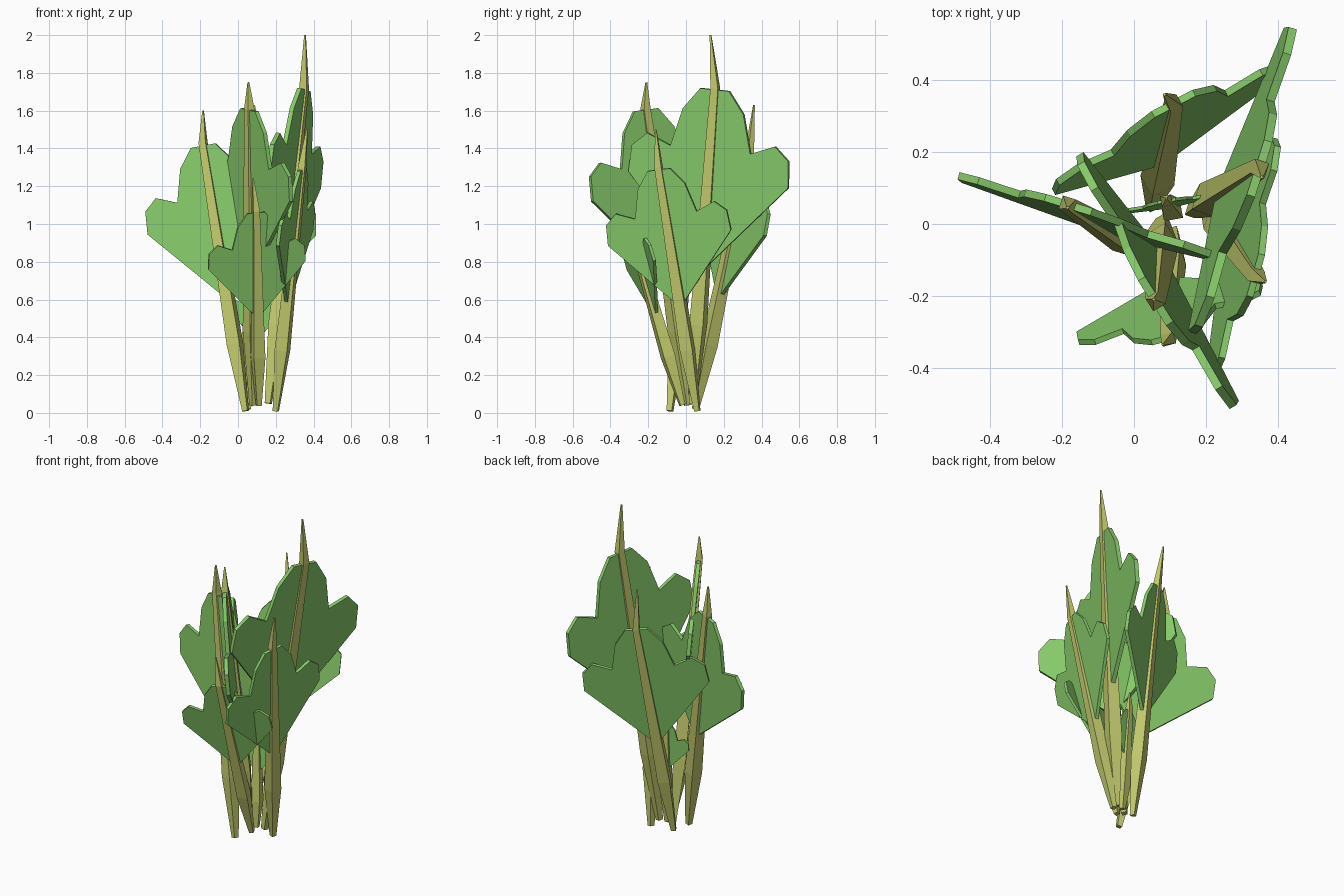
import bpy, bmesh, math
from mathutils import Vector

if "Cube" in bpy.data.objects:
    bpy.data.objects.remove(bpy.data.objects["Cube"])


def material(name, col):
    m = bpy.data.materials.new(name)
    m.diffuse_color = (*col, 1)
    m.use_nodes = True
    m.node_tree.nodes["Principled BSDF"].inputs["Base Color"].default_value = m.diffuse_color
    return m


GREEN = material("leaf green", (0.245, 0.60, 0.145))
OLIVE = material("stem olive", (0.55, 0.60, 0.155))

# half outline of the three-lobed blade: (across, along), unit width
HALF = [(0.5, 0.55), (0.49, 0.71), (0.40, 0.79), (0.25, 0.73), (0.19, 0.96), (0.09, 1.09)]
OUTLINE = [(0, 0)] + HALF + [(-u, v) for u, v in reversed(HALF)]


def finish(bm, name, mat):
    bmesh.ops.recalc_face_normals(bm, faces=bm.faces)
    me = bpy.data.meshes.new(name)
    bm.to_mesh(me)
    bm.free()
    me.materials.append(mat)
    bpy.context.collection.objects.link(bpy.data.objects.new(name, me))


def plant_leaf(i, base, apex, tip, across, width, z0, thick):
    base, apex, tip = Vector(base), Vector(apex), Vector(tip)
    d = (apex - base).normalized()
    u = Vector((*across, 0))
    u = (u - d * u.dot(d)).normalized()
    n = d.cross(u)
    k = 0.031 + 0.025 * width

    # four-sided tapering stem, its spike bent upright above the blade
    bm = bmesh.new()
    rings = []
    for c, r in ((base, 0.4), (base.lerp(apex, 0.25), 1.0), (apex, 0.55), (tip, 0.1)):
        rings.append([bm.verts.new(c + (u * math.cos(a) + n * math.sin(a)) * r * k)
                      for a in (math.pi * (0.25 + 0.5 * q) for q in range(4))])
    for a, b in zip(rings, rings[1:]):
        for j in range(4):
            bm.faces.new((a[j], a[(j + 1) % 4], b[(j + 1) % 4], b[j]))
    bm.faces.new(rings[0])
    bm.faces.new(rings[-1])
    finish(bm, f"stem_{i}", OLIVE)

    # flat lobed blade
    start = base + d * ((z0 - base.z) / d.z)
    bm = bmesh.new()
    a, b = [[bm.verts.new(start + u * p * width + d * q * width + n * s * thick / 2)
             for p, q in OUTLINE] for s in (-1, 1)]
    bm.faces.new(a)
    bm.faces.new(b)
    for j in range(len(a)):
        m = (j + 1) % len(a)
        bm.faces.new((a[j], a[m], b[m], b[j]))
    finish(bm, f"leaf_{i}", GREEN)


# base, blade apex, spike tip, blade direction from above, width, blade bottom height, thickness
LEAVES = [
    ((0.16, 0.035, 0.05), (0.35, 0.155, 1.72), (0.355, 0.13, 2.0), (0.26, 0.80), 0.89, 0.75, 0.024),
    ((0.08, 0.01, 0.04), (0.06, -0.215, 1.61), (0.055, -0.21, 1.75), (0.41, -0.67), 0.82, 0.72, 0.023),
    ((0.04, -0.085, 0.01), (-0.185, 0.055, 1.43), (-0.185, 0.045, 1.6), (0.69, -0.22), 0.76, 0.60, 0.021),
    ((0.05, 0.05, 0.02), (0.11, 0.335, 1.37), (0.085, 0.36, 1.63), (0.60, 0.33), 0.72, 0.60, 0.020),
    ((0.20, 0.06, 0.01), (0.34, -0.145, 1.30), (0.365, -0.16, 1.5), (0.16, 0.62), 0.68, 0.56, 0.019),
    ((0.11, -0.02, 0.04), (0.095, -0.32, 1.07), (0.08, -0.335, 1.24), (0.50, 0.15), 0.535, 0.50, 0.016),
    ((0.11, 0.03, 0.05), (0.09, 0.065, 0.70), (0.09, 0.07, 0.80), (0.27, 0.05), 0.28, 0.38, 0.009),
]
for i, spec in enumerate(LEAVES, 1):
    plant_leaf(i, *spec)
